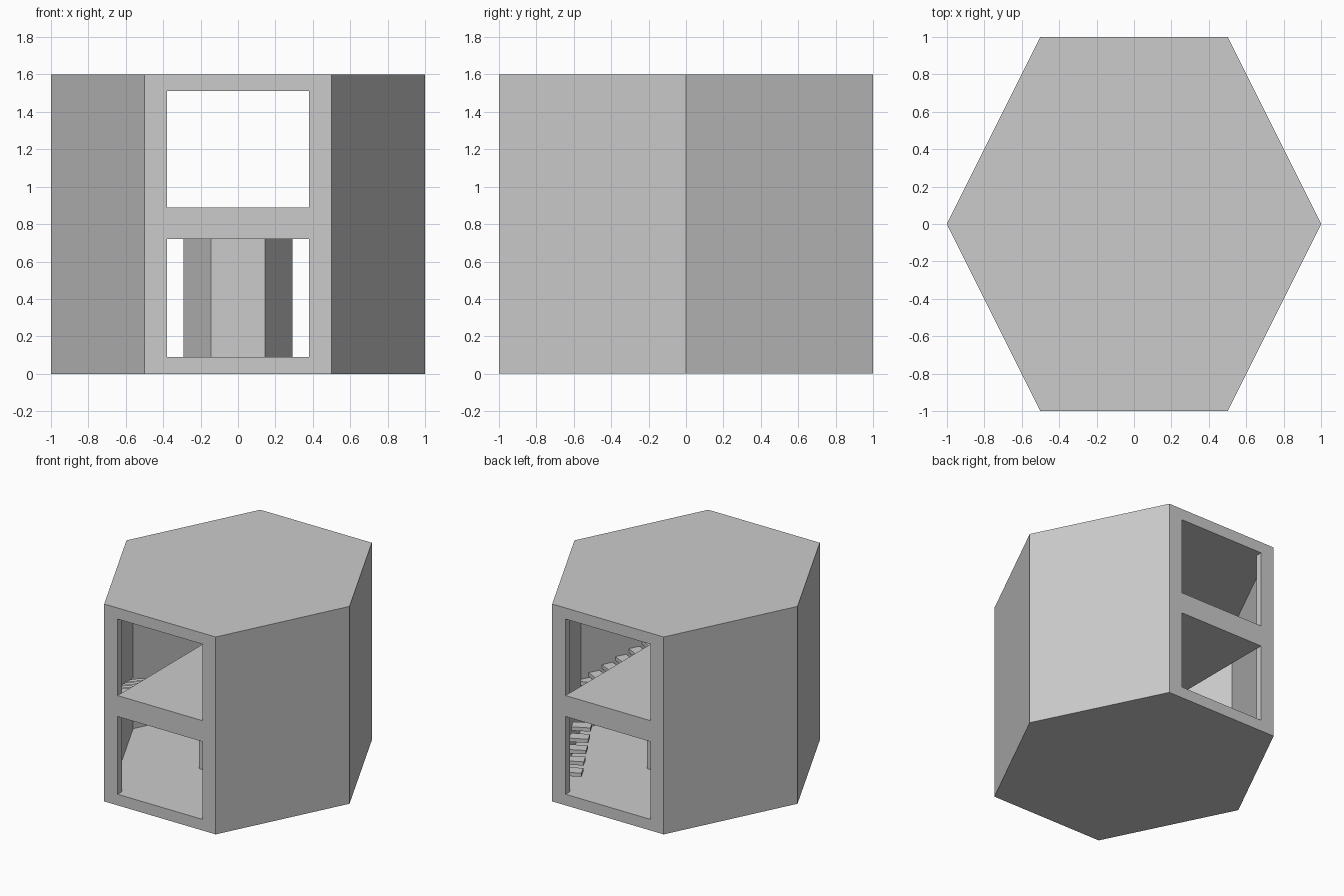
import bpy, bmesh, math

if "Cube" in bpy.data.objects:
    bpy.data.objects.remove(bpy.data.objects["Cube"])

H, T = 1.6, 0.09          # total height, floor/roof thickness
HEX = [(1, 0), (0.5, 1), (-0.5, 1), (-1, 0), (-0.5, -1), (0.5, -1)]


def prism(name, pts, z0, z1):
    """Extrude a flat outline from z0 to z1."""
    bm = bmesh.new()
    face = bm.faces.new([bm.verts.new((x, y, z0)) for x, y in pts])
    up = bmesh.ops.extrude_face_region(bm, geom=[face])["geom"]
    bmesh.ops.translate(bm, vec=(0, 0, z1 - z0),
                        verts=[v for v in up if isinstance(v, bmesh.types.BMVert)])
    bmesh.ops.recalc_face_normals(bm, faces=bm.faces)
    me = bpy.data.meshes.new(name)
    bm.to_mesh(me)
    bm.free()
    ob = bpy.data.objects.new(name, me)
    bpy.context.collection.objects.link(ob)
    return ob


def rect(x0, x1, y0, y1):
    return [(x0, y0), (x1, y0), (x1, y1), (x0, y1)]


# ground floor and roof
prism("ground_floor", HEX, 0, T)
prism("roof", HEX, H - T, H)

# four slanted walls and four opening posts
for sx in (-1, 1):
    for sy in (-1, 1):
        wall = [(1, 0), (0.5, 1), (0.467, 0.945), (0.94, 0)]
        prism("side_wall", [(x * sx, y * sy) for x, y in wall], T, H - T)
        post = [(0.38, 1), (0.5, 1), (0.467, 0.945), (0.38, 0.945)]
        prism("opening_post", [(x * sx, y * sy) for x, y in post], T, H - T)

# upper floor deck, with beams closing the front and back facades
prism("upper_floor", rect(-0.38, 0.38, -1, 1), 0.72, 0.89)

# hexagonal centre column under the deck
prism("centre_column", [(0.29 * x, 0.29 * y) for x, y in HEX], T, 0.72)

# floating stairs along both sides, rising from back to front
STEPS, WIDTH, DEPTH, THICK = 17, 0.15, 0.09, 0.03
k = math.sqrt(1.25)
for i in range(STEPS):
    y = 0.8 - 0.1 * i
    s = 1 if y >= 0 else -1
    z = 0.49 - 0.4 * y
    d = (-0.5 / k, s / k)       # along the wall
    n = (-1 / k, -0.5 * s / k)  # into the room
    wx, wy = 0.95 - 0.5 * abs(y), y
    quad = [(wx + n[0] * a + d[0] * b, wy + n[1] * a + d[1] * b)
            for a, b in ((0, -DEPTH / 2), (WIDTH, -DEPTH / 2),
                         (WIDTH, DEPTH / 2), (0, DEPTH / 2))]
    for side in (-1, 1):
        prism("stair_step", [(x * side, yy) for x, yy in quad], z - THICK, z)
